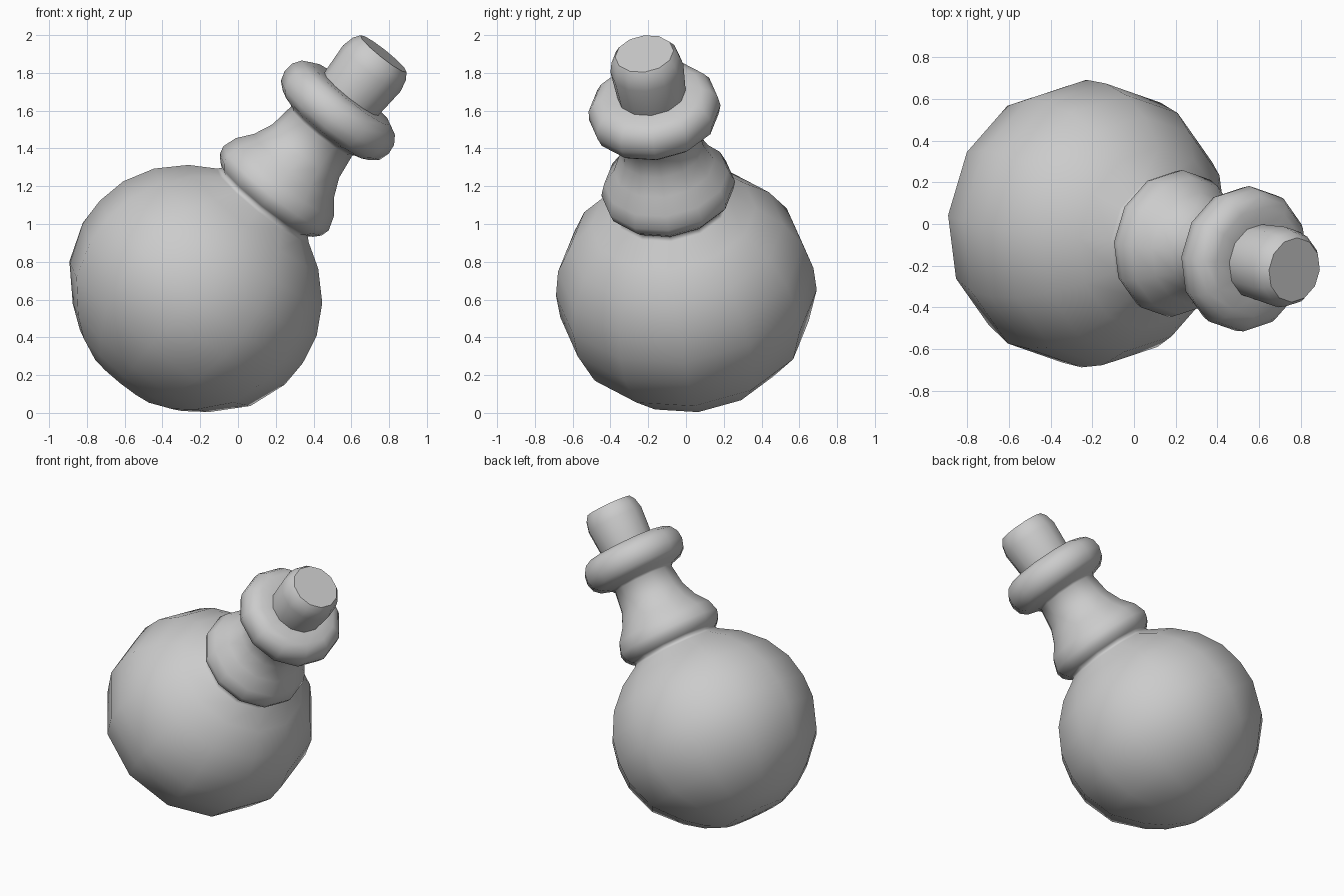
import bpy
import bmesh
import math
from mathutils import Matrix, Vector

cube = bpy.data.objects.get("Cube")
if cube:
    bpy.data.objects.remove(cube, do_unlink=True)

SIDES = 12
CENTRE = Vector((-0.225, 0, 0.655))

# Tilted axis of the flask, with one row of vertices in the x-z plane
axis = Vector((0.618, -0.137, 0.774)).normalized()
across = Vector((0, 1, 0)).cross(axis).normalized()
side = axis.cross(across)
tilt = Matrix((across, side, axis)).transposed().to_4x4()
frame = Matrix.Translation(CENTRE) @ tilt

grey = bpy.data.materials.new("plain grey")
grey.use_nodes = True
grey.diffuse_color = (0.6, 0.6, 0.6, 1)
grey.node_tree.nodes["Principled BSDF"].inputs["Base Color"].default_value = (0.6, 0.6, 0.6, 1)


def lathe(name, profile, sharp_angle):
    """Turn (radius, height) points around the axis and close both ends."""
    bm = bmesh.new()
    rings = []
    for radius, height in profile:
        ring = []
        for k in range(SIDES):
            a = math.tau * k / SIDES
            ring.append(bm.verts.new((radius * math.cos(a), radius * math.sin(a), height)))
        rings.append(ring)
    for low, high in zip(rings, rings[1:]):
        for k in range(SIDES):
            n = (k + 1) % SIDES
            bm.faces.new((low[k], low[n], high[n], high[k]))
    bm.faces.new(reversed(rings[0]))
    bm.faces.new(rings[-1])
    bm.transform(frame)
    bmesh.ops.recalc_face_normals(bm, faces=bm.faces)
    mesh = bpy.data.meshes.new(name)
    bm.to_mesh(mesh)
    bm.free()
    mesh.materials.append(grey)
    obj = bpy.data.objects.new(name, mesh)
    bpy.context.collection.objects.link(obj)
    bpy.ops.object.select_all(action="DESELECT")
    obj.select_set(True)
    bpy.context.view_layer.objects.active = obj
    bpy.ops.object.shade_smooth_by_angle(angle=math.radians(sharp_angle))
    return obj


# Bulb, flared neck foot, narrow neck and rounded rim in one profile
lathe("flask", [
    (0.05, -0.625), (0.21, -0.615), (0.345, -0.555), (0.46, -0.47),
    (0.613, -0.305), (0.685, -0.1), (0.688, 0.05), (0.655, 0.21),
    (0.57, 0.365), (0.44, 0.495), (0.31, 0.575), (0.292, 0.595),
    (0.315, 0.612), (0.345, 0.645), (0.357, 0.69), (0.332, 0.765),
    (0.27, 0.845), (0.226, 0.945), (0.208, 1.08), (0.225, 1.098),
    (0.295, 1.12), (0.335, 1.155), (0.352, 1.21), (0.345, 1.265),
    (0.315, 1.31), (0.265, 1.335), (0.17, 1.335),
], 120)

# Cork with a chamfered top
lathe("cork", [(0.178, 1.27), (0.183, 1.34), (0.195, 1.51), (0.18, 1.575), (0.156, 1.61)], 50)
